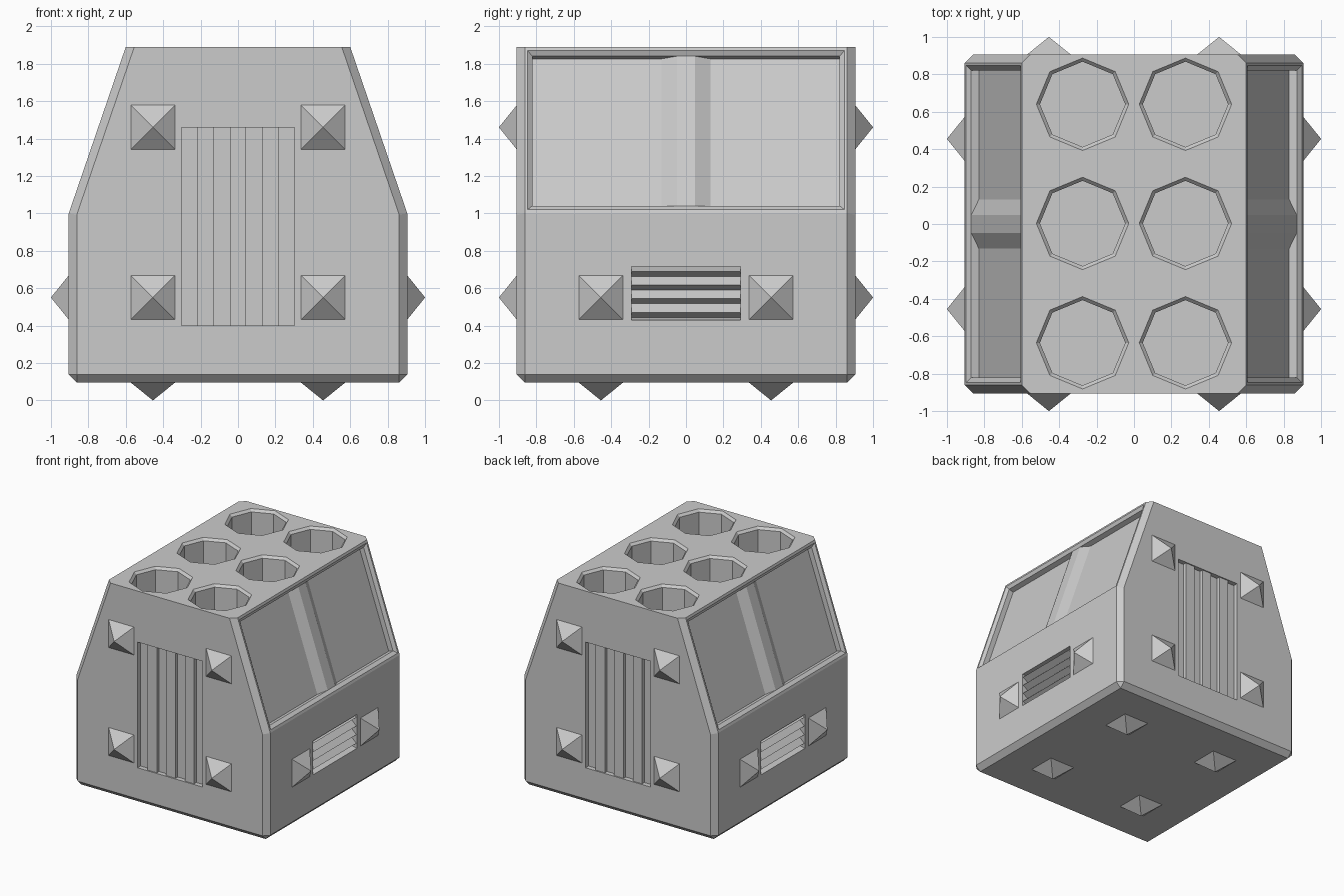
import bpy, bmesh, math
from mathutils import Matrix, Vector

cube = bpy.data.objects.get("Cube")
if cube:
    bpy.data.objects.remove(cube, do_unlink=True)

grey = bpy.data.materials.new("plain grey")
grey.use_nodes = True
grey.diffuse_color = (0.6, 0.6, 0.6, 1)
grey.node_tree.nodes["Principled BSDF"].inputs["Base Color"].default_value = (0.6, 0.6, 0.6, 1)

HALF, BASE, KNEE, TOP, TOP_HALF = 0.905, 0.095, 1.0, 1.89, 0.6


def loft(name, rings, matrix=Matrix()):
    """Closed solid through rings of equal point count."""
    bm = bmesh.new()
    loops = [[bm.verts.new(matrix @ Vector(p)) for p in ring] for ring in rings]
    for a, b in zip(loops, loops[1:]):
        for i in range(len(a)):
            j = (i + 1) % len(a)
            bm.faces.new((a[i], a[j], b[j], b[i]))
    bm.faces.new(loops[0])
    bm.faces.new(loops[-1])
    bmesh.ops.recalc_face_normals(bm, faces=bm.faces)
    mesh = bpy.data.meshes.new(name)
    bm.to_mesh(mesh)
    bm.free()
    mesh.materials.append(grey)
    obj = bpy.data.objects.new(name, mesh)
    bpy.context.collection.objects.link(obj)
    return obj


def rect(a0, a1, b0, b1, c):
    return [(a0, b0, c), (a1, b0, c), (a1, b1, c), (a0, b1, c)]


def turn(degrees):
    return Matrix.Rotation(math.radians(degrees), 4, 'Z')


# Body: tapered cabin profile with chamfered end and bottom edges
profile = [(-HALF, BASE), (HALF, BASE), (HALF, KNEE),
           (TOP_HALF, TOP), (-TOP_HALF, TOP), (-HALF, KNEE)]
body = loft("body", [[(x, y, z) for x, z in profile] for y in (-HALF, HALF)])
bm = bmesh.new()
bm.from_mesh(body.data)
edges = []
for e in bm.edges:
    a, b = (v.co for v in e.verts)
    along_y = abs(a.y - b.y) > 0.1
    bottom = max(a.z, b.z) < BASE + 0.01
    if bottom or (not along_y and abs(a.z - b.z) > 0.1):
        edges.append(e)
bmesh.ops.bevel(bm, geom=edges, offset=0.043, offset_type='OFFSET', segments=1,
                affect='EDGES', profile=0.5)
bm.to_mesh(body.data)
bm.free()

cutters = []

# Octagonal wells in the roof
for x in (-0.275, 0.275):
    for y in (-0.635, 0.003, 0.64):
        rings = [[(x + r * math.cos(i * math.pi / 4), y + r * math.sin(i * math.pi / 4), z)
                  for i in range(8)]
                 for r, z in ((0.247, 1.95), (0.247, TOP), (0.228, 1.87), (0.228, 1.5))]
        cutters.append(loft("well_cutter", rings))

# Side windows: bevelled recess with a raised centre rib, in the slope's own frame
slope = Vector((TOP_HALF - HALF, 0, TOP - KNEE)).normalized()
normal = Vector((slope.z, 0, -slope.x))
frame = Matrix((Vector((0, 1, 0)), slope, normal)).transposed().to_4x4()
frame.translation = (HALF, 0, KNEE)
for side, angle in (("left", 0), ("right", 180)):
    m = turn(angle) @ frame
    cutters.append(loft("window_cutter", [
        rect(-0.847, 0.847, 0.021, 0.92, 0.05), rect(-0.847, 0.847, 0.021, 0.92, 0),
        rect(-0.822, 0.822, 0.049, 0.895, -0.02), rect(-0.822, 0.822, 0.049, 0.895, -0.0625)], m))
    rib = [(-0.13, -0.07), (-0.13, -0.0625), (-0.048, -0.02),
           (0.048, -0.02), (0.13, -0.0625), (0.13, -0.07)]
    loft(side + "_window_rib", [[(y, s, d) for y, d in rib] for s in (0.049, 0.895)], m)

    # Louvred vent below each window
    vent = [(0.95, 0.715), (0.84, 0.715)]
    for i in range(4):
        z = 0.69 - i * 0.073
        vent += [(0.9, z), (0.85, z - 0.027)]
    vent += [(0.9, 0.43), (0.95, 0.43)]
    cutters.append(loft("vent_cutter", [[(x, y, z) for x, z in vent] for y in (-0.292, 0.292)],
                        turn(angle)))

    # Ribbed panel on each end
    panel = [(-0.303, -0.95)]
    for i in range(7):
        depth = 0.865 if i % 2 == 0 else 0.895
        x = -0.303 + i * 0.0866
        panel += [(x, -depth), (x + 0.0866, -depth)]
    panel.append((0.303, -0.95))
    cutters.append(loft("panel_cutter", [[(x, y, z) for x, y in panel] for z in (0.4, 1.46)],
                        turn(angle)))

# Cut the recesses into the body
for c in cutters:
    mod = body.modifiers.new("cut", 'BOOLEAN')
    mod.operation, mod.solver, mod.object = 'DIFFERENCE', 'EXACT', c
bpy.context.view_layer.update()
cut_mesh = bpy.data.meshes.new_from_object(body.evaluated_get(bpy.context.evaluated_depsgraph_get()))
body.modifiers.clear()
body.data = cut_mesh
for c in cutters:
    bpy.data.objects.remove(c, do_unlink=True)


# Pyramid studs, built pointing up and turned onto each face
def stud(name, matrix):
    tip = 0.0005
    loft(name, [rect(-0.118, 0.118, -0.118, 0.118, -0.005), rect(-0.118, 0.118, -0.118, 0.118, 0),
                rect(-tip, tip, -tip, tip, 0.095)], matrix)


to_front = Matrix.Rotation(math.pi / 2, 4, 'X')
for side, angle, heights in (("front", 0, (0.55, 1.46)), ("left", 90, (0.55,)),
                             ("back", 180, (0.55, 1.46)), ("right", 270, (0.55,))):
    for z in heights:
        for x in (-0.455, 0.455):
            stud(side + "_stud", turn(angle) @ Matrix.Translation((x, -HALF, z)) @ to_front)
for x in (-0.455, 0.455):
    for y in (-0.455, 0.455):
        stud("bottom_stud", Matrix.Translation((x, y, BASE)) @ Matrix.Rotation(math.pi, 4, 'X'))
